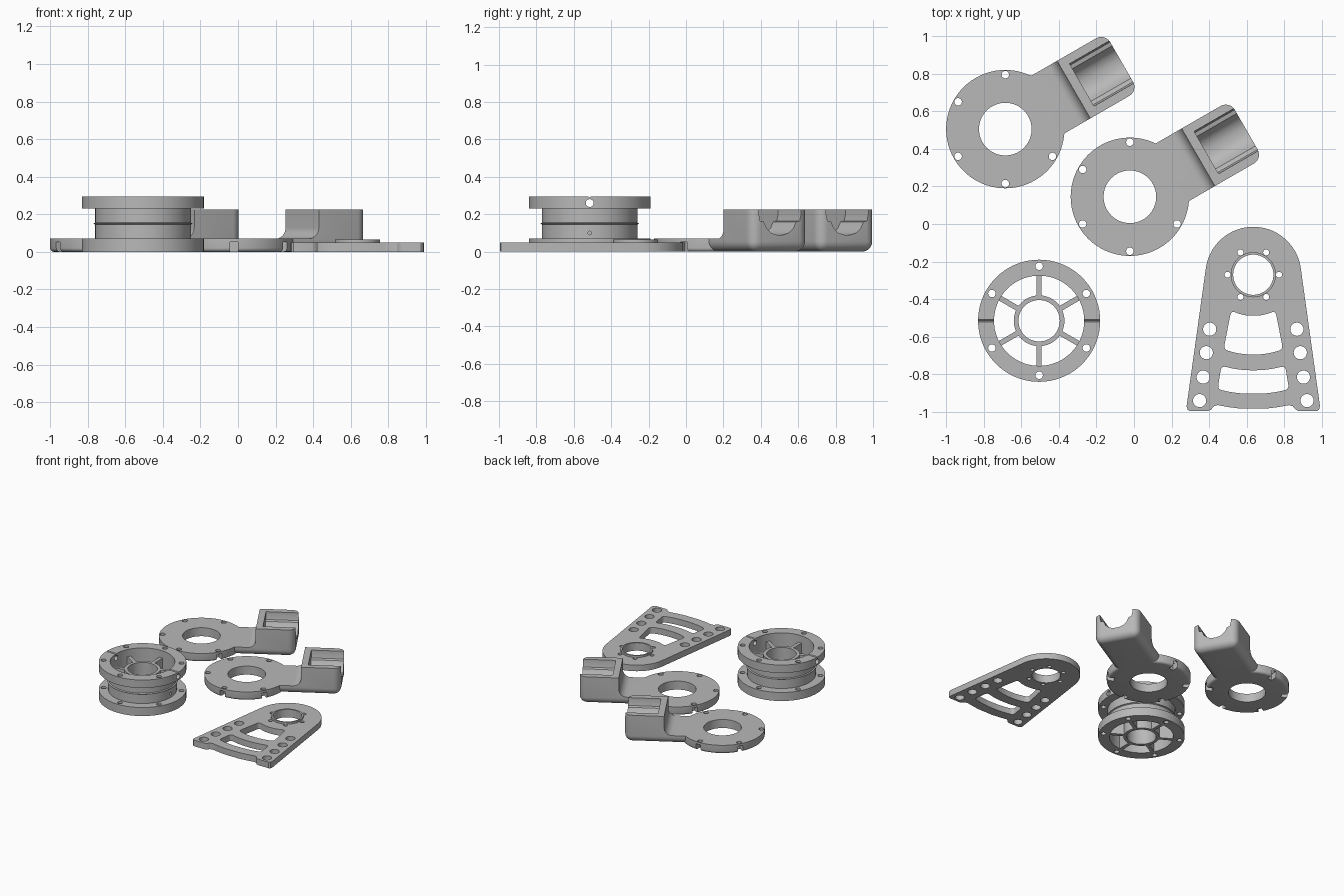
import bpy, bmesh, math
from math import sin, cos, radians, pi
from mathutils import Matrix, Vector

if "Cube" in bpy.data.objects:
    bpy.data.objects.remove(bpy.data.objects["Cube"])

grey = bpy.data.materials.new("plain grey")
grey.diffuse_color = (0.48, 0.48, 0.48, 1)
grey.use_nodes = True
grey.node_tree.nodes["Principled BSDF"].inputs["Base Color"].default_value = grey.diffuse_color

ALONG_X = Matrix(((0, 0, 1, 0), (1, 0, 0, 0), (0, 1, 0, 0), (0, 0, 0, 1)))  # profile y-z
ALONG_Y = Matrix.Rotation(pi / 2, 4, 'X')                                   # profile x-z


def arc(cx, cy, r, a0, a1, n):
    return [(cx + r * cos(radians(a0 + (a1 - a0) * i / n)),
             cy + r * sin(radians(a0 + (a1 - a0) * i / n))) for i in range(n + 1)]


def circle(cx, cy, r, n=32):
    return arc(cx, cy, r, 0, 360, n)[:-1]


def rounded(pts, r, n=5):
    """Round every corner of a polygon with a small curve."""
    out = []
    for i, p in enumerate(pts):
        p = Vector(p)
        a, b = Vector(pts[i - 1]), Vector(pts[(i + 1) % len(pts)])
        s = p + (a - p).normalized() * min(r, (a - p).length * .45)
        e = p + (b - p).normalized() * min(r, (b - p).length * .45)
        for k in range(n + 1):
            t = k / n
            out.append(tuple(s * (1 - t) ** 2 + p * 2 * t * (1 - t) + e * t * t))
    return out


def finish(name, bm):
    bmesh.ops.recalc_face_normals(bm, faces=bm.faces)
    me = bpy.data.meshes.new(name)
    bm.to_mesh(me)
    bm.free()
    me.materials.append(grey)
    ob = bpy.data.objects.new(name, me)
    bpy.context.collection.objects.link(ob)
    return ob


def prisms(name, profiles, a, b, mat=Matrix()):
    """Extrude one or more separate outlines from a to b."""
    bm = bmesh.new()
    for pts in profiles:
        lo = [bm.verts.new(mat @ Vector((x, y, a))) for x, y in pts]
        hi = [bm.verts.new(mat @ Vector((x, y, b))) for x, y in pts]
        bm.faces.new(lo)
        bm.faces.new(hi)
        for i in range(len(pts)):
            bm.faces.new((lo[i - 1], lo[i], hi[i], hi[i - 1]))
    return finish(name, bm)


def lathe(name, prof, n=72):
    """Spin a closed radius-height profile into a ring."""
    bm = bmesh.new()
    rings = [[bm.verts.new((r * cos(2 * pi * k / n), r * sin(2 * pi * k / n), z))
              for r, z in prof] for k in range(n)]
    for k in range(n):
        for i in range(len(prof)):
            bm.faces.new((rings[k - 1][i - 1], rings[k - 1][i], rings[k][i], rings[k][i - 1]))
    return finish(name, bm)


def boolean(ob, other, op='DIFFERENCE'):
    m = ob.modifiers.new("bool", 'BOOLEAN')
    m.operation, m.object, m.solver = op, other, 'EXACT'
    me = bpy.data.meshes.new_from_object(
        ob.evaluated_get(bpy.context.evaluated_depsgraph_get()))
    ob.modifiers.clear()
    ob.data = me
    bpy.data.objects.remove(other)


def smooth(ob):
    bpy.ops.object.select_all(action='DESELECT')
    ob.select_set(True)
    bpy.context.view_layer.objects.active = ob
    bpy.ops.object.shade_smooth_by_angle(angle=radians(28))


def turned_rect(x0, x1, w, deg):
    c, s = cos(radians(deg)), sin(radians(deg))
    return [(x * c - y * s, x * s + y * c)
            for x, y in ((x0, -w), (x1, -w), (x1, w), (x0, w))]


def ring_of_holes(angles, dist, r, cx=0, cy=0):
    return [circle(cx + dist * cos(radians(a)), cy + dist * sin(radians(a)), r, 20)
            for a in angles]


# --- spool: flanged drum, inner core and spokes ---
SPOOL = (-0.505, -0.515, 0)
drum = lathe("spool_drum", [(.24, 0), (.325, 0), (.325, .07), (.255, .07), (.255, .145),
                            (.264, .15), (.255, .155), (.255, .23), (.325, .23),
                            (.325, .295), (.24, .295)])
boolean(drum, prisms("cut", ring_of_holes(range(30, 390, 60), .29, .02), -.1, .5))
boolean(drum, prisms("cut", [circle(0, .26, .021, 20)], -.5, .5, ALONG_X))
boolean(drum, prisms("cut", [circle(0, .1, .01, 12)], .1, .5, ALONG_X))
boolean(drum, prisms("cut", [[(-.012, .3), (0, .288), (.012, .3)]], -.5, .5, ALONG_X))
core = lathe("spool_core", [(.11, 0), (.135, 0), (.135, .237), (.11, .237)])
spokes = prisms("spool_spokes", [turned_rect(.125, .247, .014, a) for a in range(30, 390, 60)],
                0, .236)
for ob in (drum, core, spokes):
    ob.location = SPOOL
    smooth(ob)


# --- bracket: drilled disc, neck and open cradle ---
def bracket(name):
    disc = lathe(name, [(.14, 0)] + arc(.295, .02, .02, -90, 0, 4) + [(.315, .07), (.14, .07)])
    # arm block with rounded underside and end
    bm = bmesh.new()
    bmesh.ops.create_cube(bm, size=1, matrix=Matrix.Translation((.4575, 0, .1125))
                          @ Matrix.Diagonal((.515, .354, .225, 1)))
    soft = []
    for e in bm.edges:
        a, b = e.verts[0].co, e.verts[1].co
        under = max(a.z, b.z) < .01 and max(a.x, b.x) > .7
        corner = min(a.x, b.x) > .7 and abs(a.z - b.z) > .1
        if under or corner:
            soft.append(e)
    bmesh.ops.bevel(bm, geom=soft, offset=.055, segments=6, profile=.5, affect='EDGES')
    arm = finish("arm", bm)
    # low neck sweeping up to the cradle wall
    neck = [(.1, .07)] + arc(.36, .13, .06, -90, 0, 8) + [(.42, .3), (.1, .3)]
    boolean(arm, prisms("cut", [neck], -.4, .4, ALONG_Y))
    # cradle channel with shelves and curved floor
    half = [(.13, .3), (.13, .2), (.122, .165), (.1, .16), (.083, .125), (.055, .1), (.02, .09)]
    channel = half + [(-x, z) for x, z in reversed(half)]
    boolean(arm, prisms("cut", [channel], .47, .9, ALONG_X))
    boolean(disc, arm, 'UNION')
    angles = range(60, 301, 60)
    boolean(disc, prisms("cut", ring_of_holes(angles, .29, .02), -.1, .2))
    boolean(disc, prisms("cut", [turned_rect(.262, .36, .021, a) for a in angles], -.1, .052))
    return disc


for name, x, y in (("bracket_back", -.685, .505), ("bracket_front", -.022, .145)):
    ob = bracket(name)
    ob.location = (x, y, 0)
    ob.rotation_euler.z = radians(30)
    smooth(ob)

# --- side plate: tapered board with round top, windows and holes ---
CX, CY = .635, -.27
mirror = lambda pts: pts + [(-x, y) for x, y in reversed(pts)]
feet = [(.355, -.97), (.35, -.988), (.34, -.995), (.24, -.995), (.225, -.988), (.21, -.97),
        (.19, -.964), (.13, -.975), (.065, -.983)]
right = feet[::-1] + arc(0, CY, .255, 7.8, 90, 24)[:-1]
outline = right + [(0, CY + .255)] + [(-x, y) for x, y in reversed(right)]
plate = prisms("side_plate", [[(CX + x, y) for x, y in outline]], 0, .05)


def window(top, bottom, wt, wb, sag):
    """Window with sagging top and bottom edges."""
    steps = [1, .6, .25]
    up = [(wt * k, top - sag * (1 - k * k)) for k in steps]
    dn = [(wb * k, bottom - sag * (1 - k * k)) for k in reversed(steps)]
    pts = mirror(dn + up)
    return [(CX + x, y) for x, y in rounded(pts, .025)]


cuts = [window(-.462, -.668, .118, .158, .028), window(-.755, -.88, .17, .19, .025)]
for x, y in ((.232, -.56), (.25, -.685), (.267, -.815), (.286, -.94)):
    cuts += [circle(CX + s * x, y, .035) for s in (-1, 1)]
cuts += ring_of_holes(range(0, 360, 60), .137, .016, CX, CY)
cuts.append(circle(CX, CY, .112, 64))
boolean(plate, prisms("cut", cuts, -.1, .2))
smooth(plate)
# raised collar in the plate bore
collar = lathe("plate_collar", [(.107, 0), (.112, 0), (.112, .05), (.12, .05),
                                (.12, .065), (.107, .065)])
collar.location = (CX, CY, 0)
smooth(collar)
